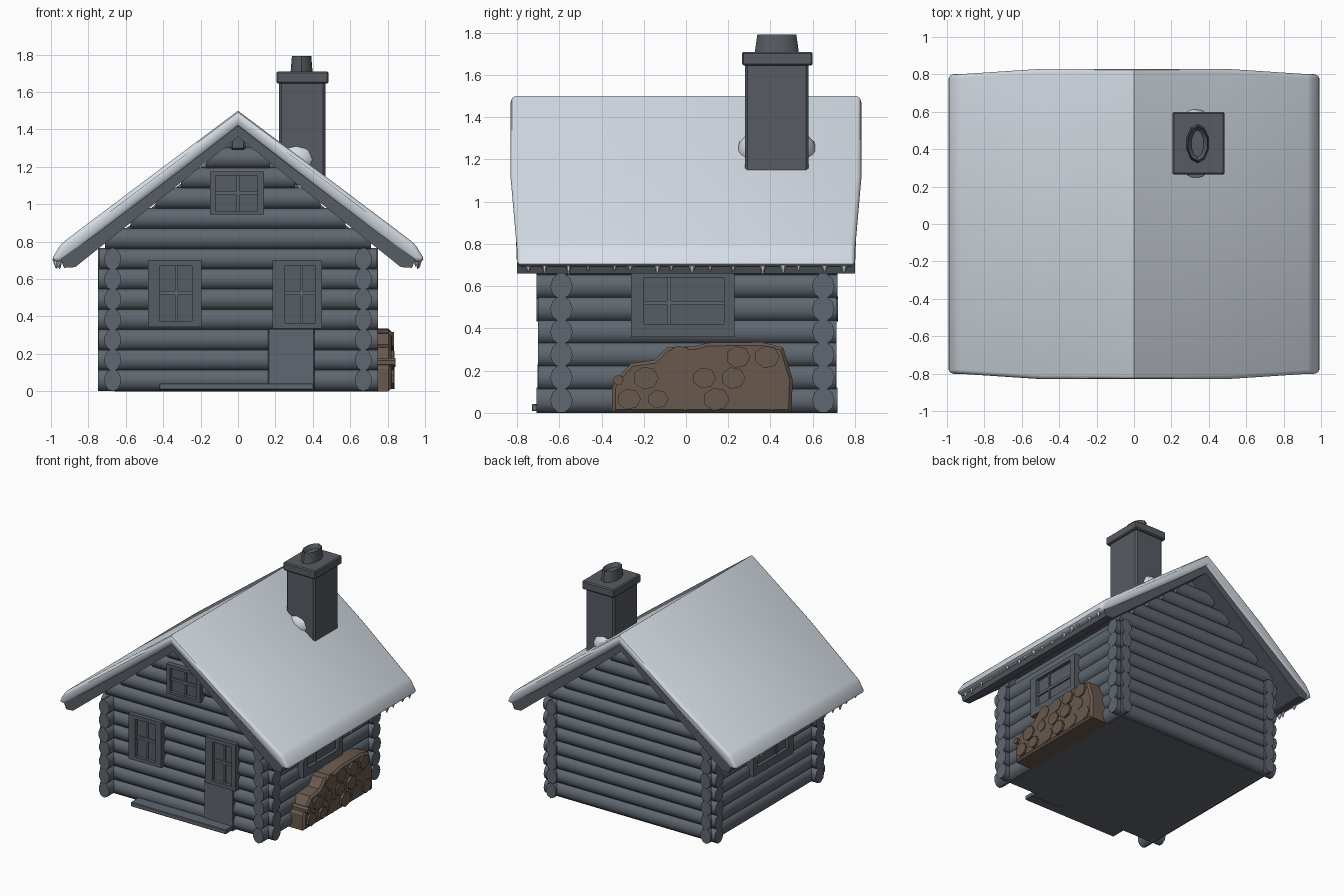
import bpy, bmesh, math, random
from mathutils import Matrix, Vector

random.seed(4)
cube = bpy.data.objects.get("Cube")
if cube:
    bpy.data.objects.remove(cube, do_unlink=True)


def material(name, rgb):
    m = bpy.data.materials.new(name)
    m.use_nodes = True
    m.diffuse_color = (*rgb, 1)
    bsdf = next(n for n in m.node_tree.nodes if n.type == 'BSDF_PRINCIPLED')
    bsdf.inputs["Base Color"].default_value = (*rgb, 1)
    bsdf.inputs["Roughness"].default_value = 0.9
    return m


LOG = material("weathered log grey", (.115, .135, .16))
TRIM = material("dark trim grey", (.095, .108, .128))
STONE = material("chimney stone grey", (.095, .105, .122))
SNOW = material("snow white", (.75, .81, .88))
WOOD = material("firewood brown", (.14, .10, .075))


def finish(bm, name, mat, angle=40):
    bmesh.ops.recalc_face_normals(bm, faces=bm.faces)
    me = bpy.data.meshes.new(name)
    bm.to_mesh(me)
    bm.free()
    me.materials.append(mat)
    ob = bpy.data.objects.new(name, me)
    bpy.context.collection.objects.link(ob)
    bpy.ops.object.select_all(action='DESELECT')
    ob.select_set(True)
    bpy.context.view_layer.objects.active = ob
    bpy.ops.object.shade_smooth_by_angle(angle=math.radians(angle))
    return ob


def add_box(bm, lo, hi):
    lo, hi = Vector(lo), Vector(hi)
    mat = Matrix.Translation((lo + hi) / 2) @ Matrix.Diagonal((*(hi - lo), 1))
    bmesh.ops.create_cube(bm, size=1, matrix=mat)


def box(name, lo, hi, mat, bevel=0):
    bm = bmesh.new()
    add_box(bm, lo, hi)
    if bevel:
        bmesh.ops.bevel(bm, geom=bm.edges[:], offset=bevel, segments=1, affect='EDGES')
    return finish(bm, name, mat, 30)


def prism(profile, axis, a, b):
    """Extrude a profile along x (profile is y, z) or along y (profile is x, z)."""
    bm = bmesh.new()
    put = (lambda p: (a, *p)) if axis == 'x' else (lambda p: (p[0], a, p[1]))
    face = bm.faces.new([bm.verts.new(put(p)) for p in profile])
    ext = bmesh.ops.extrude_face_region(bm, geom=[face])
    move = Vector((b - a, 0, 0) if axis == 'x' else (0, b - a, 0))
    bmesh.ops.translate(bm, vec=move, verts=[v for v in ext['geom'] if isinstance(v, bmesh.types.BMVert)])
    return bm


def add_log(bm, axis, centre, half, across, up, sides=10):
    turn = Matrix.Rotation(math.pi / 2, 4, 'Y' if axis == 'x' else 'X')
    size = (1, across, up, 1) if axis == 'x' else (across, 1, up, 1)
    mat = Matrix.Translation(centre) @ Matrix.Diagonal(size) @ turn
    bmesh.ops.create_cone(bm, cap_ends=True, segments=sides, radius1=1, radius2=1,
                          depth=2 * half, matrix=mat)


def mirrored(half):
    """Complete a roof profile that runs from the top ridge to the bottom ridge."""
    return half + [(-x, z) for x, z in reversed(half[1:-1])]


# Solid body behind the logs
finish(prism([(-.66, 0), (.66, 0), (.66, .82), (0, 1.36), (-.66, .82)], 'y', -.585, .645),
       "cabin_core", LOG)

# Log walls with crossing ends, and gable logs that shorten under the roof
PITCH, R = .108, .06
for name, y in (("front", -.59), ("back", .65)):
    bm = bmesh.new()
    for i in range(7):
        add_log(bm, 'x', (0, y, R + i * PITCH), .75 - random.uniform(0, .01), .053, R)
    finish(bm, name + "_wall_logs", LOG)
    bm = bmesh.new()
    for i in range(7, 12):
        z = R + i * PITCH
        add_log(bm, 'x', (0, y, z), (1.36 - z) / .8 + .03, .053, R)
    finish(bm, name + "_gable_logs", LOG)
for name, x in (("left", .67), ("right", -.67)):
    bm = bmesh.new()
    for i in range(7):
        add_log(bm, 'y', (x, .005, R + i * PITCH), .715 - random.uniform(0, .01), .045, R)
    finish(bm, name + "_wall_logs", LOG)

# Roof boards
finish(prism(mirrored([(0, 1.44), (.95, .71), (.93, .66), (.87, .664), (0, 1.36)]),
             'y', -.80, .80), "roof_boards", TRIM, 30)

# Snow blanket with rounded rims and a crisp ridge
bm = prism(mirrored([(0, 1.5), (.5, 1.125), (.945, .79), (1.0, .70), (.94, .69), (0, 1.42)]),
           'y', -.83, .83)
rim = [e for e in bm.edges if any(abs(v.co.x) > .01 for v in e.verts)
       and e.calc_face_angle(0) > .3]
bmesh.ops.bevel(bm, geom=rim, offset=.022, segments=2, profile=.5, affect='EDGES')
for v in bm.verts:  # pull the four eave corners in
    if abs(v.co.x) > .92:
        v.co.y *= .965
finish(bm, "roof_snow", SNOW, 45)

# Ragged drips along both eaves
bm = bmesh.new()
for side in (-1, 1):
    for i in range(16):
        y = -.74 + i * .098 + random.uniform(-.03, .03)
        r = random.uniform(.012, .022)
        drop = random.uniform(.03, .05)
        mat = Matrix.Translation((side * random.uniform(.95, .975), y, .705 - drop / 2))
        bmesh.ops.create_cone(bm, cap_ends=True, segments=6, radius1=.003, radius2=r,
                              depth=drop, matrix=mat)
finish(bm, "eave_drips", SNOW)

# Ridge ornament on the front gable
box("gable_ornament", (-.04, -.70, 1.29), (.04, -.60, 1.37), TRIM, .01)

# Chimney: shaft, cap, hollow pot and the snow heaped around its foot
box("chimney_shaft", (.22, .28, 1.1), (.467, .58, 1.66), STONE, .012)
box("chimney_cap", (.205, .265, 1.645), (.485, .60, 1.71), STONE, .008)
bm = bmesh.new()
bmesh.ops.create_cone(bm, cap_ends=True, segments=10, radius1=1, radius2=.88, depth=.09,
                      matrix=Matrix.Translation((.34, .43, 1.747)) @ Matrix.Diagonal((.062, .105, 1, 1)))
top = max(bm.faces, key=lambda f: f.calc_center_median().z)
bmesh.ops.inset_region(bm, faces=[top], thickness=.02)
bmesh.ops.translate(bm, verts=top.verts[:], vec=(0, 0, -.03))
finish(bm, "chimney_pot", STONE)
bm = bmesh.new()
bmesh.ops.create_uvsphere(bm, u_segments=16, v_segments=8, radius=1,
                          matrix=Matrix.Translation((.31, .43, 1.24)) @ Matrix.Diagonal((.15, .19, .12, 1)))
finish(bm, "chimney_snow", SNOW, 60)


# Windows: frame, pane and glazing bars on a wall facing -y or +-x
def window(name, outer, inner, wall, facing, bar_u, bar_z):
    def slab(bm, u0, z0, u1, z1, d):
        if facing == 'front':
            add_box(bm, (u0, -wall - d, z0), (u1, -wall + .06, z1))
        else:
            xs = sorted((facing * (wall - .06), facing * (wall + d)))
            add_box(bm, (xs[0], u0, z0), (xs[1], u1, z1))
    (u0, z0, u1, z1), (a0, b0, a1, b1) = outer, inner
    bm = bmesh.new()
    for s in ((u0, z0, u1, b0), (u0, b1, u1, z1), (u0, b0, a0, b1), (a1, b0, u1, b1)):
        slab(bm, *s, .03)
    finish(bm, name + "_frame", TRIM, 30)
    bm = bmesh.new()
    slab(bm, a0, b0, a1, b1, .003)
    finish(bm, name + "_pane", TRIM, 30)
    bm = bmesh.new()
    slab(bm, bar_u - .008, b0, bar_u + .008, b1, .014)
    slab(bm, a0, bar_z - .01, a1, bar_z + .01, .016)
    finish(bm, name + "_bars", LOG, 30)


window("front_right_window", (-.48, .345, -.195, .70), (-.42, .375, -.245, .67), .643, 'front', -.33, .525)
window("front_left_window", (.185, .335, .45, .70), (.25, .365, .415, .67), .643, 'front', .34, .525)
window("gable_window", (-.15, .945, .14, 1.175), (-.12, .965, .105, 1.15), .643, 'front', 0, 1.06)
for name, facing in (("left_side_window", 1), ("right_side_window", -1)):
    window(name, (-.26, .36, .23, .67), (-.20, .42, .18, .64), .718, facing, -.08, .52)

# Smooth panel below the window, and the door-step plank
box("front_panel", (.16, -.648, .0), (.41, -.58, .335), LOG, .005)
box("step_plank", (-.42, -.73, .008), (.405, -.58, .042), LOG, .004)

# Firewood: lumpy heap with log ends showing
heap = [(-.35, 0), (.50, 0), (.505, .16), (.46, .31), (.36, .335), (.10, .332), (.04, .315),
        (-.09, .31), (-.15, .25), (-.26, .235), (-.32, .17), (-.35, .12)]
bm = prism(heap, 'x', .66, .82)
bmesh.ops.bevel(bm, geom=[e for e in bm.edges if all(v.co.x > .8 for v in e.verts)],
                offset=.015, segments=1, affect='EDGES')
finish(bm, "firewood_heap", WOOD, 30)
bm = bmesh.new()
for row, (start, count) in enumerate(((-.27, 6), (-.19, 5), (-.03, 4))):
    for i in range(count):
        r = random.uniform(.045, .062)
        centre = (.75, start + i * .138, .065 + row * .1)
        add_log(bm, 'x', centre, random.uniform(.074, .088), r, r * .9, 7)
add_log(bm, 'x', (.75, -.32, .155), .092, .025, .025, 7)
finish(bm, "firewood_logs", WOOD, 30)
